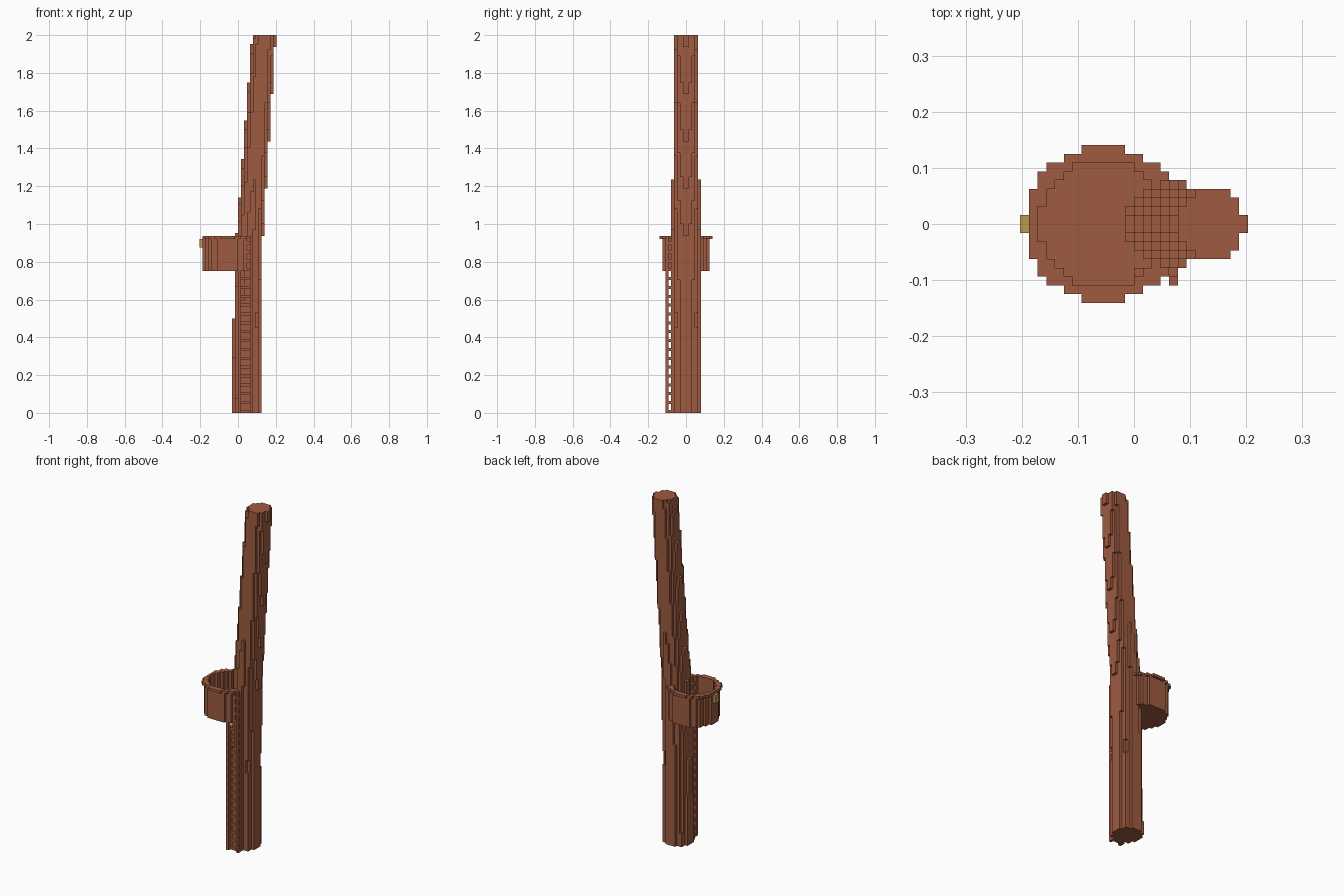
import bpy, bmesh, math

cube = bpy.data.objects.get("Cube")
if cube:
    bpy.data.objects.remove(cube, do_unlink=True)

U = 1 / 64  # edge length of one block


def material(name, rgb):
    m = bpy.data.materials.new(name)
    m.use_nodes = True
    m.diffuse_color = (*rgb, 1)
    m.node_tree.nodes["Principled BSDF"].inputs["Base Color"].default_value = (*rgb, 1)
    return m


WOOD = material("red brown wood", (0.342, 0.105, 0.053))
BRASS = material("brass yellow", (0.48, 0.33, 0.08))


def rect(x0, x1, y0, y1):
    return {(x, y) for x in range(x0, x1) for y in range(y0, y1)}


def disc(cx, rx, ry):
    """Blocks whose centres lie inside an ellipse centred on y = 0."""
    return {(x, y) for x, y in rect(-14, 14, -10, 10)
            if ((x + .5 - cx) / rx) ** 2 + ((y + .5) / ry) ** 2 <= 1}


def build(name, layers, mat):
    """Stack block layers (cells, z0, z1), keeping only the exposed faces."""
    bm = bmesh.new()

    def quad(*pts):
        bm.faces.new([bm.verts.new((x * U, y * U, z * U)) for x, y, z in pts])

    for n, (cells, a, b) in enumerate(layers):
        below = layers[n - 1][0] if n else set()
        above = layers[n + 1][0] if n + 1 < len(layers) else set()
        for x, y in cells:
            X, Y = x + 1, y + 1
            if (x - 1, y) not in cells:
                quad((x, Y, a), (x, y, a), (x, y, b), (x, Y, b))
            if (X, y) not in cells:
                quad((X, y, a), (X, Y, a), (X, Y, b), (X, y, b))
            if (x, y - 1) not in cells:
                quad((x, y, a), (X, y, a), (X, y, b), (x, y, b))
            if (x, Y) not in cells:
                quad((X, Y, a), (x, Y, a), (x, Y, b), (X, Y, b))
            if (x, y) not in above:
                quad((x, y, b), (X, y, b), (X, Y, b), (x, Y, b))
            if (x, y) not in below:
                quad((x, Y, a), (X, Y, a), (X, y, a), (x, y, a))
    bmesh.ops.remove_doubles(bm, verts=bm.verts, dist=U / 100)
    bmesh.ops.dissolve_limit(bm, angle_limit=math.radians(1),
                             verts=bm.verts, edges=bm.edges)
    mesh = bpy.data.meshes.new(name)
    bm.to_mesh(mesh)
    bm.free()
    mesh.materials.append(mat)
    obj = bpy.data.objects.new(name, mesh)
    bpy.context.collection.objects.link(obj)
    return obj


# Mast: upright lower half, leaning and tapering upper half
# (height, centre x, radius x, radius y)
KEYS = [(0, 3.0, 5.0, 5.0), (34, 3.2, 4.7, 4.9), (60.5, 4.0, 4.54, 4.75),
        (73, 4.88, 4.43, 4.56), (128, 8.74, 4.03, 4.03)]


def mast_section(z):
    for lo, hi in zip(KEYS, KEYS[1:]):
        if z <= hi[0]:
            t = (z - lo[0]) / (hi[0] - lo[0])
            return disc(*[p + (q - p) * t for p, q in zip(lo[1:], hi[1:])])


mast = []
for z in range(128):
    cells = mast_section(z + .5)
    if mast and mast[-1][0] == cells:
        mast[-1] = (cells, mast[-1][1], z + 1)
    else:
        mast.append((cells, z, z + 1))
build("mast", mast, WOOD)

# Lookout basket: floor, thin wall and overhanging rim
hollow = disc(-3.5, 7.3, 7.3)
floor = disc(-3.5, 8.3, 8.3)
build("lookout_basket", [(floor, 48, 49), (floor - hollow, 49, 59),
                         (disc(-3.5, 8.95, 8.95) - hollow, 59, 60)], WOOD)

# Ladder: two rails with a rung behind them every third block
rails = rect(0, 1, -7, -6) | rect(4, 5, -7, -6)
rungs = rect(0, 5, -6, -5)
ladder = []
for z in range(0, 60, 3):
    ladder += [(rails | rungs, z, z + 1), (rails, z + 1, z + 3)]
build("ladder", ladder, WOOD)

# Brass lantern plate on the outside of the basket
build("brass_plate", [(rect(-13, -12, -1, 1), 56, 59)], BRASS)
